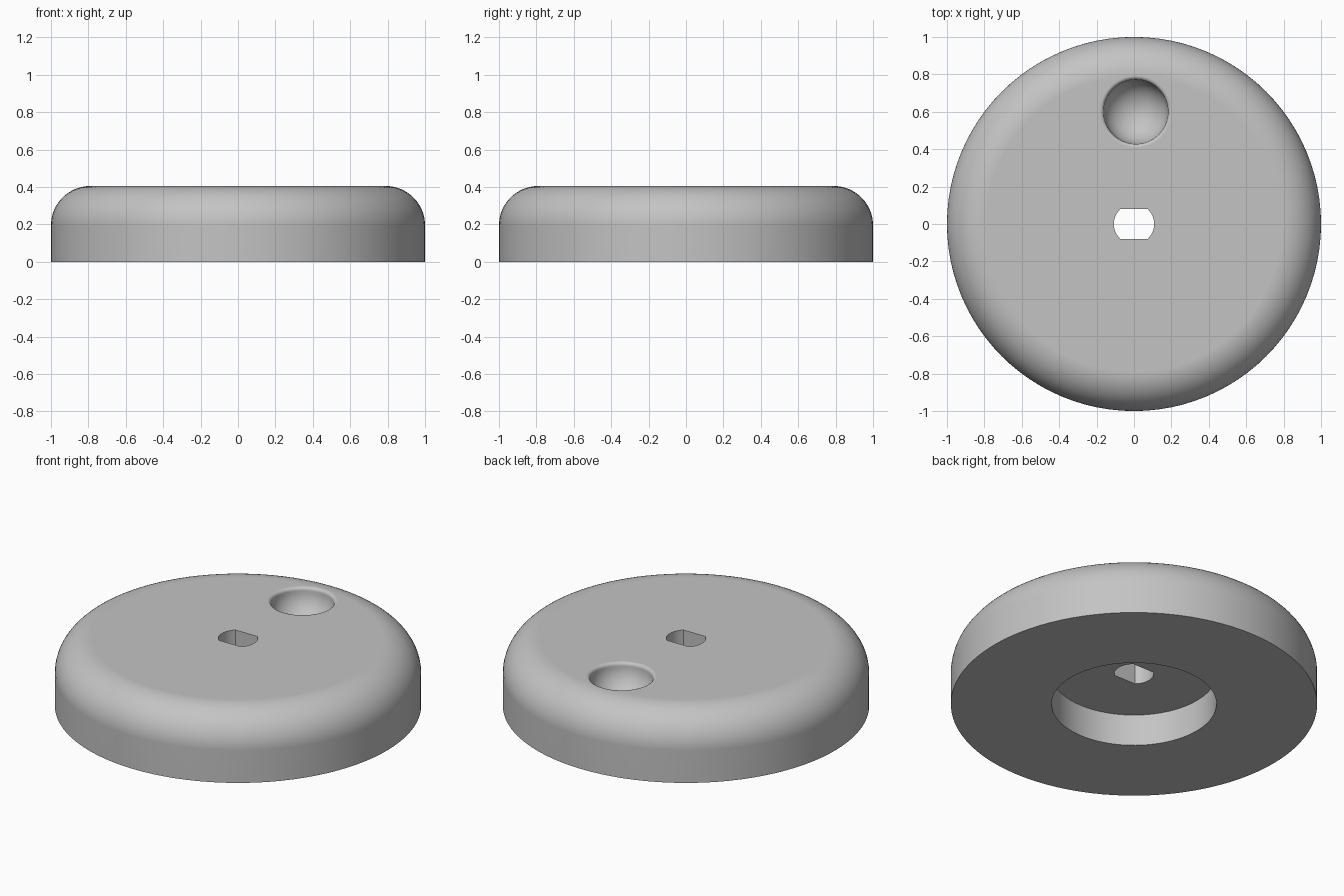
import bpy
import bmesh
from math import sin, cos, pi, asin

if "Cube" in bpy.data.objects:
    bpy.data.objects.remove(bpy.data.objects["Cube"], do_unlink=True)

HEIGHT = 0.405
FILLET = 0.21
RECESS_RADIUS, RECESS_DEPTH = 0.45, 0.19
SLOT_RADIUS, SLOT_HALF = 0.108, 0.08
DIMPLE_RADIUS, DIMPLE_DEPTH, RIM = 0.172, 0.16, 0.02


def arc(cx, cy, rx, ry, start, end, steps):
    """Points along an elliptical arc."""
    angles = [start + (end - start) * i / steps for i in range(steps + 1)]
    return [(cx + rx * cos(a), cy + ry * sin(a)) for a in angles]


def finish(name, bm):
    bmesh.ops.recalc_face_normals(bm, faces=bm.faces)
    mesh = bpy.data.meshes.new(name)
    bm.to_mesh(mesh)
    bm.free()
    obj = bpy.data.objects.new(name, mesh)
    bpy.context.collection.objects.link(obj)
    return obj


def revolve(name, profile, segments, location=(0, 0, 0)):
    """Spin an (r, z) profile around the z axis."""
    bm = bmesh.new()
    verts = [bm.verts.new((r, 0, z)) for r, z in profile]
    edges = [bm.edges.new(pair) for pair in zip(verts, verts[1:])]
    bmesh.ops.spin(bm, geom=verts + edges, cent=(0, 0, 0), axis=(0, 0, 1),
                   angle=2 * pi, steps=segments, use_duplicate=False)
    bmesh.ops.remove_doubles(bm, verts=bm.verts, dist=0.0001)
    obj = finish(name, bm)
    obj.location = location
    return obj


def prism(name, outline, bottom, top):
    """Extrude a flat outline upward."""
    bm = bmesh.new()
    face = bm.faces.new([bm.verts.new((x, y, bottom)) for x, y in outline])
    result = bmesh.ops.extrude_face_region(bm, geom=[face])
    raised = [g for g in result["geom"] if isinstance(g, bmesh.types.BMVert)]
    bmesh.ops.translate(bm, verts=raised, vec=(0, 0, top - bottom))
    return finish(name, bm)


# Round body with a filleted top edge and a recess underneath
profile = [(0, RECESS_DEPTH), (RECESS_RADIUS, RECESS_DEPTH), (RECESS_RADIUS, 0), (1, 0)]
profile += arc(1 - FILLET, HEIGHT - FILLET, FILLET, FILLET, 0, pi / 2, 16)
profile.append((0, HEIGHT))
body = revolve("knob_body", profile, 96)

# Double-flat shaft slot through the centre
half_angle = asin(SLOT_HALF / SLOT_RADIUS)
outline = arc(0, 0, SLOT_RADIUS, SLOT_RADIUS, -half_angle, half_angle, 12)
outline += [(-x, -y) for x, y in outline]
slot = prism("slot_cutter", outline, 0.1, 0.6)

# Finger dimple: round bowl with a softened rim
bowl = arc(0, -RIM, DIMPLE_RADIUS, DIMPLE_DEPTH, -pi / 2, 0, 16)
rim = arc(DIMPLE_RADIUS + RIM, -RIM, RIM, RIM, pi, pi / 2, 6)
top = [(DIMPLE_RADIUS + RIM, 0.1), (0, 0.1)]
dimple = revolve("dimple_cutter", bowl + rim[1:] + top, 64, (0.01, 0.6, HEIGHT))

bpy.context.view_layer.update()
bpy.context.view_layer.objects.active = body
body.select_set(True)
for cutter in (slot, dimple):
    cutter.hide_render = True
    cut = body.modifiers.new(cutter.name, "BOOLEAN")
    cut.operation = "DIFFERENCE"
    cut.solver = "EXACT"
    cut.object = cutter
    bpy.ops.object.modifier_apply(modifier=cut.name)
    bpy.data.objects.remove(cutter, do_unlink=True)

# Plain grey finish
grey = bpy.data.materials.new("plain_grey")
grey.use_nodes = True
colour = (0.55, 0.55, 0.55, 1)
grey.diffuse_color = colour
grey.node_tree.nodes["Principled BSDF"].inputs["Base Color"].default_value = colour
body.data.materials.clear()
body.data.materials.append(grey)

# Smooth curves, crisp edges, flat top
bpy.ops.object.shade_smooth_by_angle(angle=pi / 6)
weighted = body.modifiers.new("even_normals", "WEIGHTED_NORMAL")
weighted.keep_sharp = True
